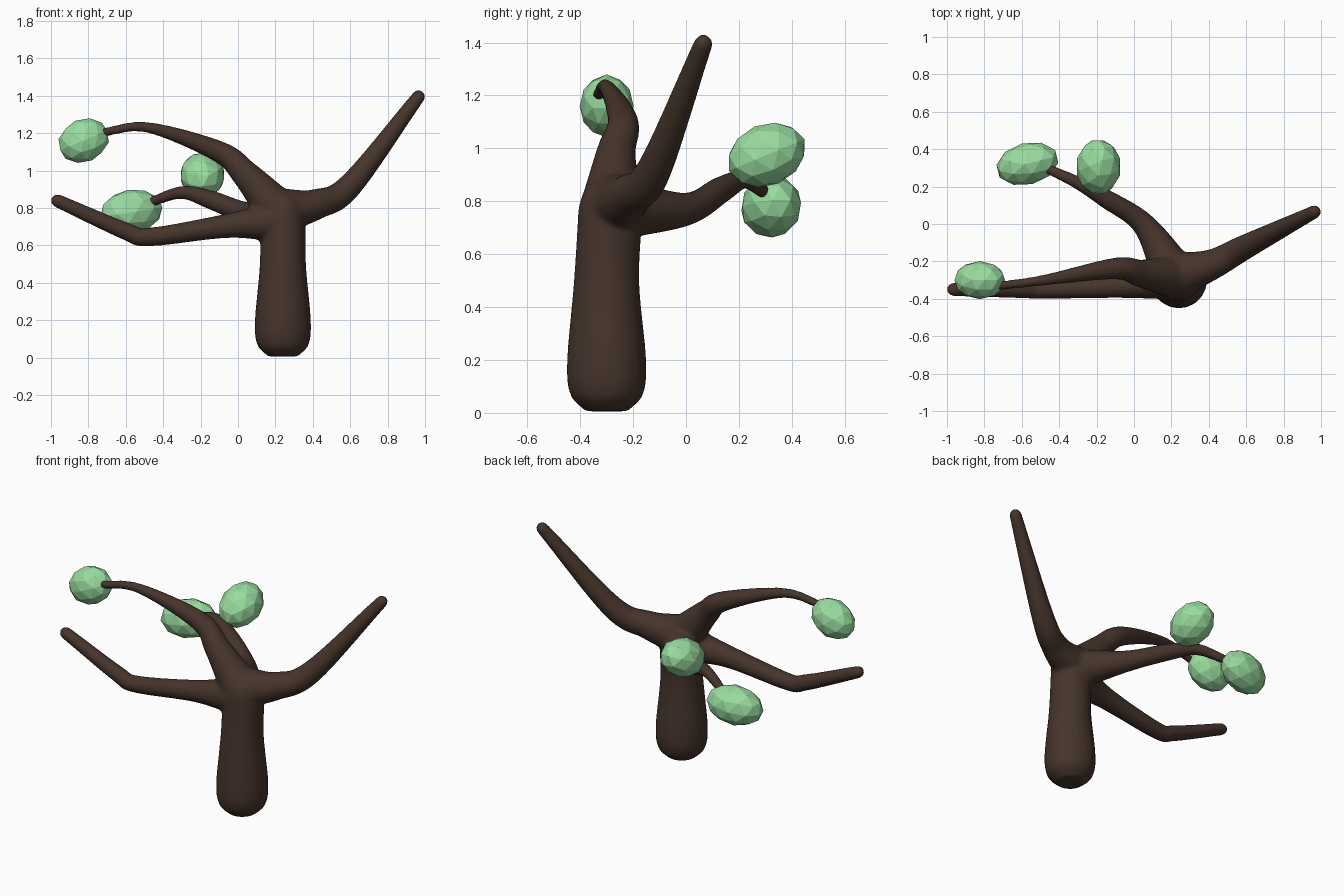
import bpy, bmesh
from math import sin, cos, pi
from mathutils import Vector, Euler, Matrix

if "Cube" in bpy.data.objects:
    bpy.data.objects.remove(bpy.data.objects["Cube"])

SIDES, STEPS = 20, 8


def material(name, color):
    m = bpy.data.materials.new(name)
    m.diffuse_color = (*color, 1)
    m.use_nodes = True
    m.node_tree.nodes["Principled BSDF"].inputs["Base Color"].default_value = m.diffuse_color
    return m


def catmull(p0, p1, p2, p3, t):
    return 0.5 * (2 * p1 + (p2 - p0) * t + (2 * p0 - 5 * p1 + 4 * p2 - p3) * t * t
                  + (3 * p1 - p0 - 3 * p2 + p3) * t ** 3)


def dome(end, inner, count=3):
    """Round off a limb end: points beyond the end with shrinking radius."""
    d = (end.xyz - inner.xyz).normalized()
    angles = [pi / 2 * k / (count + 0.5) for k in range(1, count + 1)]
    return [Vector((*(end.xyz + d * end.w * sin(a)), end.w * cos(a))) for a in angles]


def add_limb(bm, *pts):
    """Sweep a tapering round tube through (x, y, z, radius) points."""
    v = [Vector(p) for p in pts]
    v = [v[0] * 2 - v[1]] + v + [v[-1] * 2 - v[-2]]
    path = [catmull(*v[i:i + 4], s / STEPS) for i in range(len(v) - 3) for s in range(STEPS)]
    path.append(v[-2])
    path += dome(v[-2], v[-3])
    rings, u = [], Vector((0.3, 0.8, 0.5))
    for i, p in enumerate(path):
        t = (path[min(i + 1, len(path) - 1)].xyz - path[max(i - 1, 0)].xyz).normalized()
        u = (u - t * u.dot(t)).normalized()
        w = t.cross(u)
        turn = [2 * pi * k / SIDES for k in range(SIDES)]
        rings.append([bm.verts.new(p.xyz + p.w * (u * cos(a) + w * sin(a))) for a in turn])
    for a, b in zip(rings, rings[1:]):
        for k in range(SIDES):
            n = (k + 1) % SIDES
            bm.faces.new((a[k], a[n], b[n], b[k]))
    bm.faces.new(rings[0][::-1])
    bm.faces.new(rings[-1])


bm = bmesh.new()
# trunk
add_limb(bm, (.24, -.3, .006, .08), (.24, -.3, .07, .138), (.24, -.3, .2, .15),
         (.24, -.3, .5, .124), (.24, -.285, .77, .122))
# right branch
add_limb(bm, (.24, -.27, .785, .12), (.42, -.215, .82, .082),
         (.6, -.12, .92, .066), (.965, .065, 1.395, .036))
# lower left branch
add_limb(bm, (.24, -.29, .73, .12), (-.05, -.33, .705, .066), (-.47, -.35, .645, .05),
         (-.6, -.35, .675, .047), (-.965, -.35, .838, .036))
# upper left branch
add_limb(bm, (.2, -.28, .8, .115), (.04, -.265, .98, .075), (-.1, -.238, 1.1, .058),
         (-.48, -.3, 1.23, .029), (-.72, -.33, 1.205, .023))
# back branch
add_limb(bm, (.2, -.24, .77, .115), (.05, 0, .77, .063), (-.15, .135, .845, .05),
         (-.3, .22, .882, .035), (-.46, .295, .835, .026))

# tree body: all limbs fused into one smooth skin
bmesh.ops.recalc_face_normals(bm, faces=bm.faces)
mesh = bpy.data.meshes.new("trunk_and_branches")
bm.to_mesh(mesh)
bm.free()
tree = bpy.data.objects.new("trunk_and_branches", mesh)
bpy.context.collection.objects.link(tree)
mesh.materials.append(material("bark", (.06, .034, .024)))
remesh = tree.modifiers.new("fuse", 'REMESH')
remesh.mode = 'VOXEL'
remesh.voxel_size = 0.012
remesh.use_smooth_shade = True
smooth = tree.modifiers.new("soften", 'SMOOTH')
smooth.iterations = 4

# leaf clumps: low-poly stretched balls at the twig ends
leaf = material("leaves", (.32, .72, .35))


def leaf_clump(name, loc, size, rot):
    bm = bmesh.new()
    bmesh.ops.create_icosphere(bm, subdivisions=2, radius=1,
                               matrix=Matrix.LocRotScale(None, Euler(rot), Vector(size)))
    mesh = bpy.data.meshes.new(name)
    bm.to_mesh(mesh)
    bm.free()
    mesh.materials.append(leaf)
    ob = bpy.data.objects.new(name, mesh)
    ob.location = loc
    bpy.context.collection.objects.link(ob)


leaf_clump("leaf_clump_high", (-.825, -.3, 1.16), (.142, .102, .115), (0, -.4, 0))
leaf_clump("leaf_clump_middle", (-.19, .305, .975), (.122, .155, .117), (.4, 0, 0))
leaf_clump("leaf_clump_low", (-.57, .322, .78), (.172, .112, .118), (0, -.15, .25))
